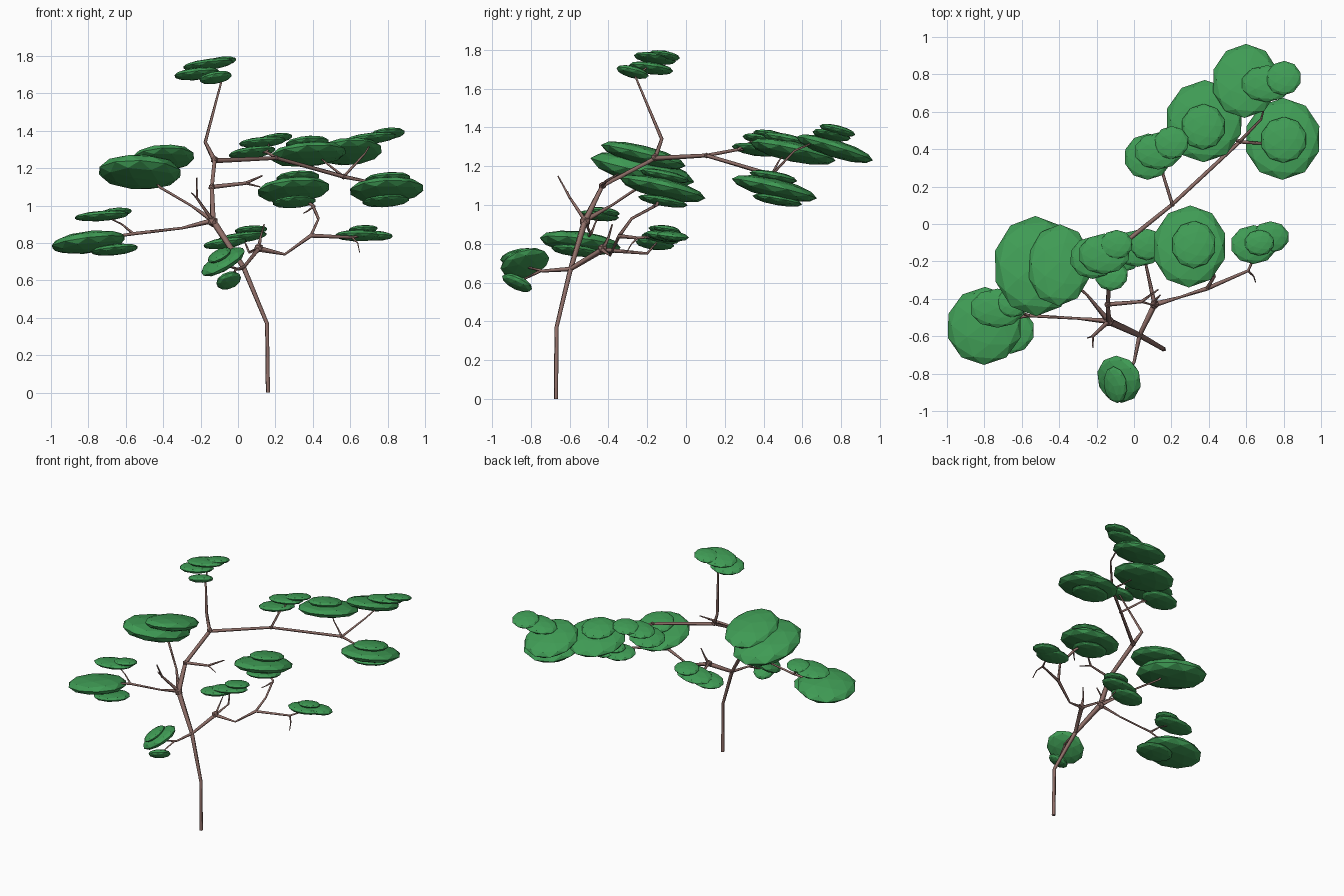
import bpy
from math import radians


def material(name, color):
    m = bpy.data.materials.new(name)
    m.diffuse_color = (*color, 1)
    return m


bark = material("bark", (0.28, 0.16, 0.14))
green = material("leaf_green", (0.05, 0.33, 0.09))


def limb(name, pts):
    """Square-section tapered limb through (x, y, z, radius) points."""
    cu = bpy.data.curves.new(name, 'CURVE')
    cu.dimensions = '3D'
    cu.bevel_depth = 1.0
    cu.bevel_resolution = 0
    cu.use_fill_caps = True
    sp = cu.splines.new('POLY')
    sp.points.add(len(pts) - 1)
    for p, (x, y, z, r) in zip(sp.points, pts):
        p.co = (x, y, z, 1)
        p.radius = r
    ob = bpy.data.objects.new(name, cu)
    bpy.context.collection.objects.link(ob)
    cu.materials.append(bark)
    bpy.ops.object.select_all(action='DESELECT')
    ob.select_set(True)
    bpy.context.view_layer.objects.active = ob
    bpy.ops.object.convert(target='MESH')


def blob(name, loc, size, tilt, mat, sub=2):
    """Flat-faced ellipsoid; tilt is degrees about x and y."""
    bpy.ops.mesh.primitive_ico_sphere_add(
        subdivisions=sub, radius=1, location=loc,
        rotation=(radians(tilt[0]), radians(tilt[1]), 0))
    ob = bpy.context.object
    ob.name = name
    ob.scale = size
    ob.data.materials.append(mat)


# Trunk
limb("trunk", [(.16, -.67, 0, .013), (.155, -.667, .37, .012), (.03, -.595, .67, .015),
               (-.135, -.52, .92, .02), (-.14, -.43, 1.10, .014), (-.125, -.16, 1.24, .015),
               (-.175, -.125, 1.34, .011), (-.09, -.26, 1.66, .007), (-.12, -.2, 1.71, .005)])

# Low right branch with its two forks
limb("low_right_branch", [(.03, -.595, .67, .012), (.11, -.43, .77, .017), (.25, -.39, .74, .007),
                          (.39, -.345, .84, .012), (.61, -.25, .83, .008), (.67, -.12, .84, .004)])
limb("low_right_fork", [(.39, -.345, .84, .01), (.43, -.28, .93, .008),
                        (.40, -.15, 1.0, .009), (.32, -.13, 1.06, .005)])
limb("low_right_spur", [(.41, -.16, 1.0, .008), (.37, -.20, .97, .004), (.35, -.22, .96, .003)])
limb("low_right_twig", [(.61, -.25, .83, .007), (.64, -.28, .80, .004), (.65, -.31, .75, .003)])
limb("low_back_branch", [(.11, -.43, .77, .012), (.06, -.2, .75, .007), (.03, -.14, .82, .004)])
limb("low_hub_spur", [(.11, -.43, .77, .012), (.12, -.40, .83, .007), (.14, -.38, .90, .004)])
limb("low_front_branch", [(.03, -.595, .67, .012), (.0, -.74, .66, .008), (-.06, -.82, .68, .005)])
limb("low_front_twig", [(-.01, -.75, .66, .008), (-.04, -.85, .61, .004)])

# Left hub branches
limb("left_branch", [(-.135, -.52, .92, .015), (-.30, -.505, .88, .007), (-.56, -.49, .85, .009),
                     (-.75, -.52, .82, .005)])
limb("left_branch_fork", [(-.56, -.49, .85, .008), (-.62, -.47, .90, .005), (-.70, -.45, .94, .004)])
limb("upper_left_branch", [(-.135, -.52, .92, .015), (-.25, -.38, 1.0, .007),
                           (-.42, -.23, 1.10, .008), (-.47, -.22, 1.17, .005)])
limb("dead_twig", [(-.135, -.52, .92, .012), (-.22, -.60, 1.04, .008), (-.22, -.66, 1.15, .004)])
limb("dead_twig_spur", [(-.21, -.595, 1.03, .006), (-.25, -.61, 1.07, .003)])
limb("mid_twig", [(-.14, -.43, 1.10, .012), (.04, -.415, 1.12, .009), (.13, -.35, 1.16, .004)])
limb("mid_twig_spur", [(.04, -.415, 1.12, .007), (.12, -.44, 1.10, .003)])

# Long back branch and forks
limb("long_branch", [(-.125, -.16, 1.24, .013), (.205, .105, 1.255, .01), (.565, .44, 1.155, .011),
                     (.69, .43, 1.13, .007), (.76, .45, 1.10, .004)])
limb("long_branch_far_fork", [(.565, .44, 1.155, .009), (.68, .56, 1.28, .006), (.72, .72, 1.35, .004)])
limb("long_branch_inner_fork", [(.565, .44, 1.155, .008), (.47, .48, 1.23, .005), (.42, .52, 1.27, .004)])
limb("long_branch_near_fork", [(.205, .105, 1.255, .009), (.155, .265, 1.285, .008), (.10, .35, 1.29, .004)])
limb("long_branch_near_twig", [(.155, .265, 1.285, .007), (.17, .38, 1.35, .004)])

# Swollen joints
for loc, r in [((.11, -.43, .775), .026), ((-.135, -.52, .915), .03), ((-.125, -.16, 1.245), .022),
               ((-.14, -.43, 1.10), .02), ((.565, .44, 1.155), .016), ((.205, .105, 1.255), .015)]:
    blob("branch_joint", loc, (r, r, r), (0, 0), bark, 1)

# Leaf pads: x, y, z, rx, ry, rz, tilt x, tilt y
clusters = {
    "back_far": ["large .595 .765 1.29 .18 .207 .045 -17 -4", ".71 .75 1.36 .14 .1 .026 -10 -6",
                 ".80 .78 1.385 .095 .095 .024 -14 -6"],
    "back_inner": [".375 .55 1.275 .21 .225 .05 -12 -5", ".37 .52 1.335 .12 .125 .03 -12 -5"],
    "back_right": [".795 .455 1.085 .205 .225 .05 -13 -3", ".80 .45 1.145 .125 .125 .028 -10 -4",
                   ".79 .47 1.025 .13 .13 .025 -10 -4"],
    "back_near": [".075 .36 1.285 .13 .125 .028 -8 -8", ".13 .39 1.34 .13 .1 .025 -8 -5",
                  ".20 .435 1.36 .095 .09 .022 -10 -8"],
    "middle_right": [".297 -.12 1.085 .2 .225 .05 -13 -5", ".32 -.11 1.15 .12 .13 .028 -12 -4",
                     ".30 -.12 1.02 .12 .13 .025 -10 -4"],
    "low_right": [".64 -.11 .84 .125 .105 .028 -8 0", ".73 -.07 .84 .1 .085 .026 -6 2",
                  ".67 -.10 .875 .08 .07 .02 -8 -3"],
    "upper_left": ["-.525 -.225 1.18 .228 .275 .075 -13 2", "-.40 -.22 1.255 .172 .225 .05 -14 -4"],
    "lower_left": ["-.80 -.545 .805 .205 .21 .055 -7 -7", "-.73 -.45 .945 .15 .105 .026 -6 -4",
                   "-.65 -.42 .965 .085 .08 .022 -8 -5", "-.66 -.57 .765 .13 .125 .028 -6 -6"],
    "crown": ["-.22 -.18 1.705 .125 .115 .03 -8 -6", "-.16 -.16 1.755 .14 .11 .026 -8 -7",
              "-.095 -.11 1.77 .09 .08 .022 -10 -8", "-.12 -.275 1.685 .09 .085 .028 -14 -10"],
    "low_back": ["-.07 -.16 .80 .12 .1 .028 -6 -8", ".02 -.13 .83 .14 .1 .025 -8 -8",
                 ".07 -.11 .87 .09 .085 .022 -8 -4"],
    "front": ["-.08 -.83 .70 .135 .13 .04 14 -30", "-.10 -.86 .735 .07 .1 .025 12 -28",
              "-.05 -.87 .60 .07 .085 .03 -25 -22"],
}
for name, pads in clusters.items():
    for pad in pads:
        v = [float(t) for t in pad.replace("large", "").split()]
        blob(name + "_leaf_pad", v[:3], v[3:6], v[6:], green)
